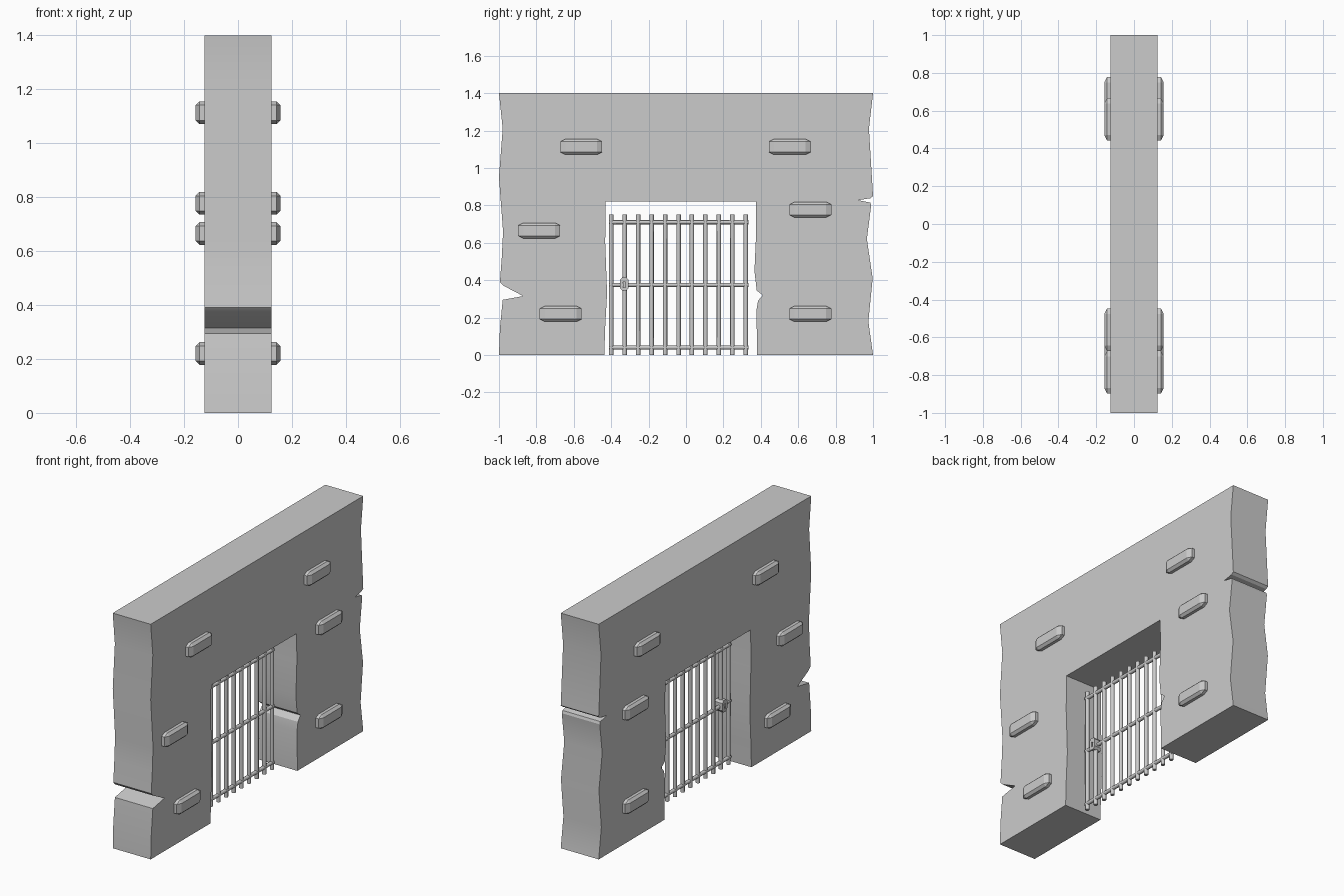
import bpy, bmesh, math
from mathutils import Matrix, Vector

if "Cube" in bpy.data.objects:
    bpy.data.objects.remove(bpy.data.objects["Cube"])


def finish(bm, name, smooth=None):
    bmesh.ops.recalc_face_normals(bm, faces=bm.faces)
    me = bpy.data.meshes.new(name)
    bm.to_mesh(me)
    bm.free()
    ob = bpy.data.objects.new(name, me)
    bpy.context.collection.objects.link(ob)
    if smooth:
        bpy.ops.object.select_all(action='DESELECT')
        ob.select_set(True)
        bpy.context.view_layer.objects.active = ob
        bpy.ops.object.shade_smooth_by_angle(angle=math.radians(smooth))
    return ob


def extrude_profile(name, pts, half, smooth=None):
    """Closed (y, z) outline extruded along x."""
    bm = bmesh.new()
    face = bm.faces.new([bm.verts.new((-half, y, z)) for y, z in pts])
    ext = bmesh.ops.extrude_face_region(bm, geom=[face])
    verts = [g for g in ext['geom'] if isinstance(g, bmesh.types.BMVert)]
    bmesh.ops.translate(bm, verts=verts, vec=(2 * half, 0, 0))
    # extrude keeps the starting cap only when it was loose: restore it if missing
    bmesh.ops.holes_fill(bm, edges=[e for e in bm.edges if e.is_boundary], sides=0)
    return finish(bm, name, smooth)


def rod(name, a, b, r, sides=8):
    a, b = Vector(a), Vector(b)
    bm = bmesh.new()
    rot = (b - a).to_track_quat('Z', 'Y').to_matrix().to_4x4()
    bmesh.ops.create_cone(bm, cap_ends=True, segments=sides, radius1=r, radius2=r,
                          depth=(b - a).length,
                          matrix=Matrix.Translation((a + b) / 2) @ rot)
    return finish(bm, name, 50)


# Wall with worn, cracked sides and a doorway
left = [(-1, 0), (-0.995, 0.14), (-0.98, 0.295), (-0.87, 0.315), (-0.975, 0.37),
        (-0.995, 0.39), (-0.985, 0.52), (-0.978, 0.66), (-1, 0.95), (-0.98, 1.21), (-1, 1.4)]
right = [(1, 1.4), (0.978, 1.21), (1, 0.85), (0.985, 0.838), (0.92, 0.828), (0.985, 0.815),
         (0.99, 0.80), (0.967, 0.62), (0.998, 0.41), (0.975, 0.18), (1, 0)]
door = [(0.38, 0), (0.377, 0.24), (0.385, 0.29), (0.41, 0.32), (0.378, 0.345),
        (0.366, 0.45), (0.375, 0.65), (0.373, 0.82),
        (-0.43, 0.82), (-0.432, 0.60), (-0.422, 0.33), (-0.432, 0.15), (-0.437, 0)]
extrude_profile("wall", left + right + door, 0.125, 25)

# Chamfered stones running through the wall
for y, z in [(-0.56, 1.113), (0.555, 1.113), (0.665, 0.777),
             (-0.785, 0.665), (-0.67, 0.22), (0.665, 0.22)]:
    bm = bmesh.new()
    bmesh.ops.create_cube(bm, size=1)
    bmesh.ops.scale(bm, vec=(0.314, 0.112, 0.084), verts=bm.verts)
    bmesh.ops.bevel(bm, geom=bm.edges[:], offset=0.014, segments=1,
                    affect='EDGES', profile=0.5)
    bmesh.ops.scale(bm, vec=(1, 2, 1), verts=bm.verts)
    bmesh.ops.translate(bm, vec=(0, y, z), verts=bm.verts)
    finish(bm, "stone")

# Gate bars
for i in range(11):
    y = -0.4 + i * 0.072
    rod("upright_bar", (0, y, 0), (0, y, 0.75), 0.012)
for z in (0.04, 0.375, 0.71):
    rod("cross_bar", (0, -0.413, z), (0, 0.333, z), 0.011)

# Lock case on the gate with a keyhole cut through both faces
ly, lz = -0.33, 0.38
octagon = [(0.023, -0.022), (0.023, 0.022), (0.011, 0.036), (-0.011, 0.036),
           (-0.023, 0.022), (-0.023, -0.022), (-0.011, -0.036), (0.011, -0.036)]
lock = extrude_profile("lock_case", [(ly + y, lz + z) for y, z in octagon], 0.025)
hole = [(0.007 * math.cos(math.radians(a)), 0.006 + 0.007 * math.sin(math.radians(a)))
        for a in range(-60, 241, 50)] + [(-0.006, -0.018), (0.006, -0.018)]
cutter = extrude_profile("keyhole_cutter", [(ly + y, lz + z) for y, z in hole], 0.04)
cutter.hide_render = True
cutter.hide_viewport = True
cut = lock.modifiers.new("keyhole", 'BOOLEAN')
cut.operation = 'DIFFERENCE'
cut.object = cutter
